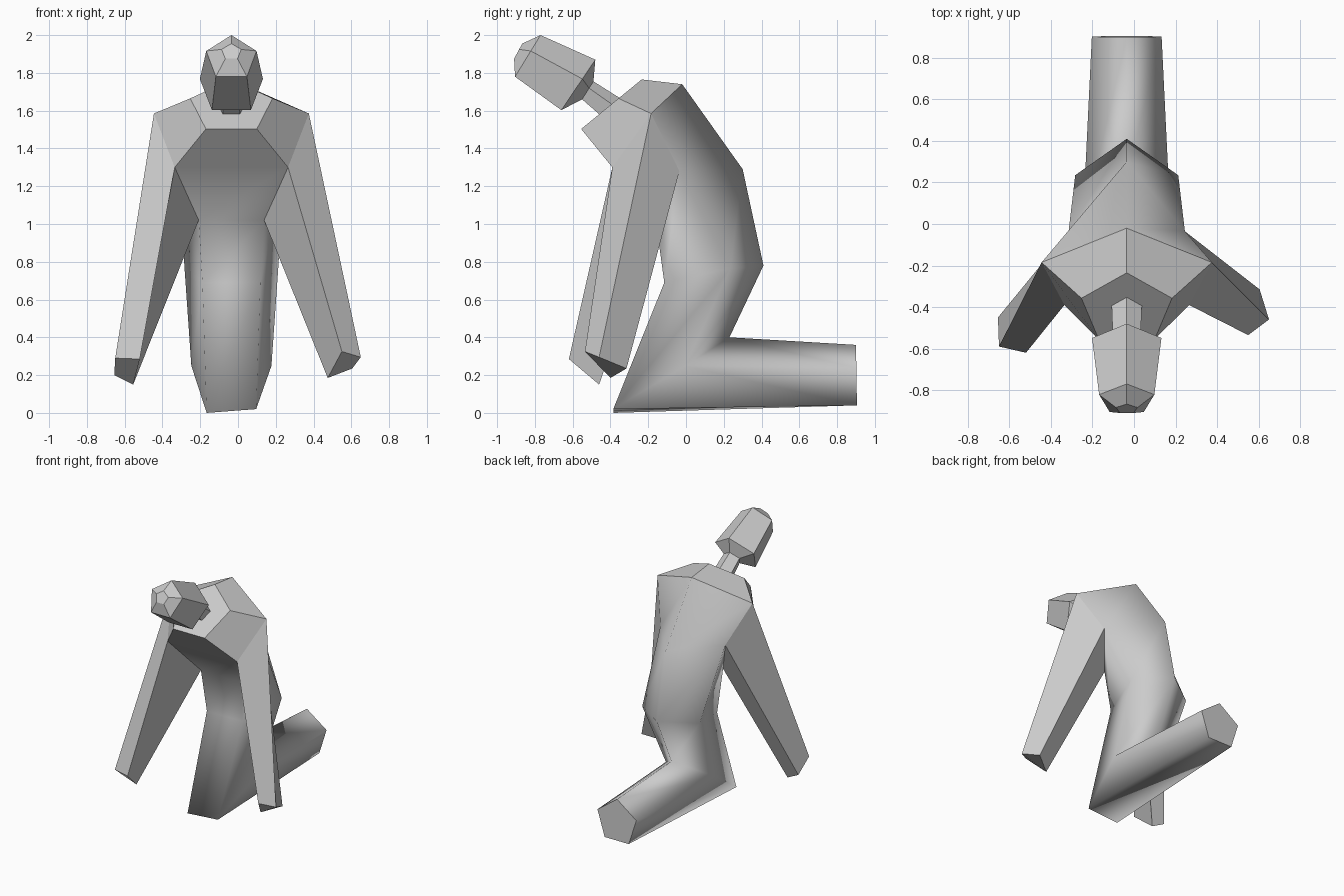
import bpy, bmesh
from mathutils import Vector

if "Cube" in bpy.data.objects:
    bpy.data.objects.remove(bpy.data.objects["Cube"])

CX = -0.035  # centre line of the figure


def ring(apex, front, hw, mid=None, front_hw=None):
    """Five-sided section from (y, z) points: apex, left mid, left front, right front, right mid."""
    a, f = Vector(apex), Vector(front)
    m = Vector(mid) if mid else a.lerp(f, 0.382)
    fw = front_hw or hw * 0.618
    rows = [(0, a), (-hw, m), (-fw, f), (fw, f), (hw, m)]
    return [Vector((CX + x, p.x, p.y)) for x, p in rows]


def loft(name, rings, smooth=None, skip=(), cap_start=False, cap_end=False):
    """Join sections with quads; smooth(level, side) decides the shading."""
    bm = bmesh.new()
    vs = [[bm.verts.new(p) for p in r] for r in rings]
    n = len(rings[0])
    for k in range(len(rings) - 1):
        for i in range(n):
            if (k, i) in skip:
                continue
            j = (i + 1) % n
            f = bm.faces.new((vs[k][i], vs[k][j], vs[k + 1][j], vs[k + 1][i]))
            f.smooth = bool(smooth and smooth(k, i))
    if cap_start:
        bm.faces.new(vs[0])
    if cap_end:
        bm.faces.new(vs[-1])
    bmesh.ops.recalc_face_normals(bm, faces=bm.faces)
    # open tubes: make sure the first section's faces point outwards
    f = bm.faces[0] if hasattr(bm.faces, "ensure_lookup_table") and not bm.faces.ensure_lookup_table() else None
    mid = sum((v.co for r in vs[:2] for v in r), Vector()) / (2 * n)
    if f.normal.dot(f.calc_center_median() - mid) < 0:
        bmesh.ops.reverse_faces(bm, faces=bm.faces)
    me = bpy.data.meshes.new(name)
    bm.to_mesh(me)
    bm.free()
    ob = bpy.data.objects.new(name, me)
    bpy.context.collection.objects.link(ob)
    return ob


# Sections along the kneeling body
foot = ring((0.90, 0.36), (0.905, 0.04), 0.168)
knee = ring((0.23, 0.40), (-0.385, 0.005), 0.212)
hip = ring((0.41, 0.78), (-0.115, 0.69), 0.248, mid=(0.235, 0.765))
chest = ring((0.30, 1.29), (-0.16, 1.02), 0.28, mid=(-0.035, 1.28))
shoulder = ring((-0.02, 1.74), (-0.39, 1.30), 0.41, mid=(-0.185, 1.585), front_hw=0.30)
collar = ring((-0.235, 1.765), (-0.555, 1.503), 0.218)
knee[2].z, knee[3].z = 0.0, 0.02

# Body: legs, torso and shoulders, open where the arms grow out
loft("body", [foot, knee, hip, chest, shoulder, collar],
     smooth=lambda k, i: k < 4 or i == 2,
     skip={(3, 1), (3, 3)}, cap_start=True)

# Arms: root order is shoulder, front, armpit, back
left_hand = [(-0.65, -0.59, 0.29), (-0.52, -0.62, 0.285), (-0.555, -0.46, 0.15), (-0.655, -0.45, 0.20)]
right_hand = [(0.65, -0.46, 0.295), (0.55, -0.535, 0.325), (0.475, -0.40, 0.185), (0.605, -0.315, 0.235)]
for name, hand, m, f in (("left_arm", left_hand, 1, 2), ("right_arm", right_hand, 4, 3)):
    root = [shoulder[m], shoulder[f], chest[f], chest[m]]
    loft(name, [root, hand], cap_end=True)

# Neck plate, made from the collar section and its inset
centre = sum(collar, Vector()) / 5
neck_low = [centre.lerp(p, 1 / 3) for p in collar]
bm = bmesh.new()
outer = [bm.verts.new(p) for p in collar]
inner = [bm.verts.new(p) for p in neck_low]
for i in range(5):
    j = (i + 1) % 5
    bm.faces.new((outer[i], outer[j], inner[j], inner[i]))
bmesh.ops.recalc_face_normals(bm, faces=bm.faces)
bm.faces.ensure_lookup_table()
if bm.faces[0].normal.z < 0:
    bmesh.ops.reverse_faces(bm, faces=bm.faces)
me = bpy.data.meshes.new("neck_plate")
bm.to_mesh(me)
bm.free()
bpy.context.collection.objects.link(bpy.data.objects.new("neck_plate", me))

# Neck and head
neck_top = ring((-0.49, 1.755), (-0.55, 1.66), 0.068)
head_base = ring((-0.48, 1.87), (-0.66, 1.603), 0.167)
head_top = ring((-0.77, 2.0), (-0.905, 1.78), 0.133)
crown = ring((-0.867, 1.955), (-0.91, 1.875), 0.052)
loft("neck_and_head", [neck_low, neck_top, head_base, head_top, crown], cap_end=True)
